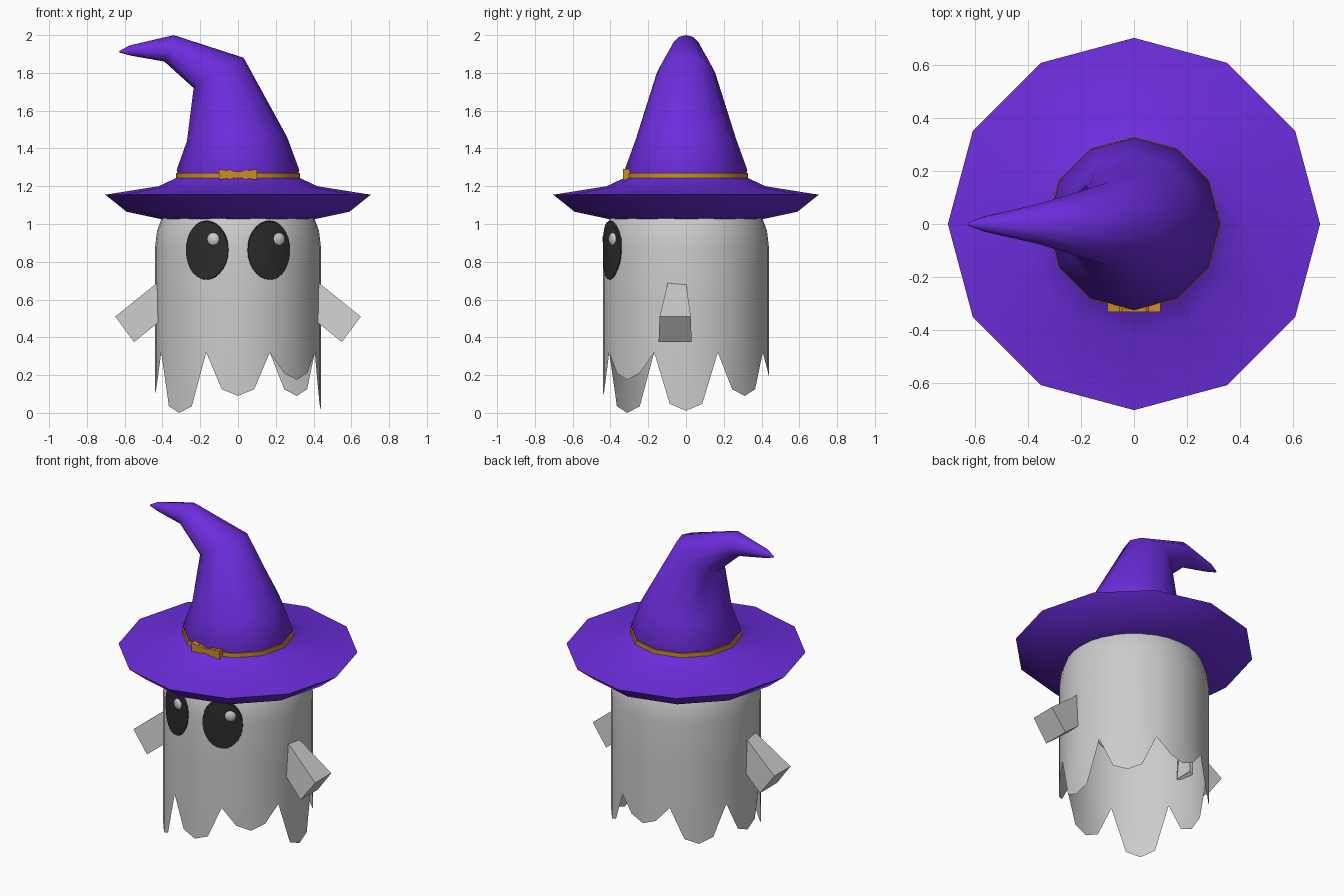
import bpy, math
from math import sin, cos, pi, radians

if "Cube" in bpy.data.objects:
    bpy.data.objects.remove(bpy.data.objects["Cube"])


def material(name, rgb):
    m = bpy.data.materials.new(name)
    m.diffuse_color = (*rgb, 1)
    m.use_nodes = True
    m.node_tree.nodes["Principled BSDF"].inputs["Base Color"].default_value = m.diffuse_color
    return m


PURPLE = material("purple", (0.15, 0.026, 0.72))
GOLD = material("gold", (0.6, 0.27, 0.015))
BLACK = material("black", (0.025, 0.025, 0.025))


def make(name, verts, faces, mat=None, angle=40):
    me = bpy.data.meshes.new(name)
    me.from_pydata(verts, [], faces)
    me.validate()
    ob = bpy.data.objects.new(name, me)
    bpy.context.collection.objects.link(ob)
    if mat:
        me.materials.append(mat)
    bpy.ops.object.select_all(action='DESELECT')
    ob.select_set(True)
    bpy.context.view_layer.objects.active = ob
    bpy.ops.object.shade_smooth_by_angle(angle=radians(angle))
    return ob


def loft(name, rings, mat=None, cap_start=False, cap_end=False, closed=False, angle=40):
    """Skin equal-sized rings of points, counter-clockwise and running upwards."""
    n = len(rings[0])
    verts = [p for r in rings for p in r]
    faces = []
    count = len(rings)
    for i in range(count if closed else count - 1):
        a, b = i * n, ((i + 1) % count) * n
        faces += [(a + j, a + (j + 1) % n, b + (j + 1) % n, b + j) for j in range(n)]
    if cap_start:
        faces.append(tuple(reversed(range(n))))
    if cap_end:
        faces.append(tuple(range(len(verts) - n, len(verts))))
    return make(name, verts, faces, mat, angle)


def around(r, a, z):
    """Point on a cylinder; angle 0 is the front, growing towards +x."""
    return (r * sin(a), -r * cos(a), z)


# Body: open sheet with a ragged hem of eight uneven teeth and a domed top
R, N = 0.44, 32
tips = [0.09, 0.175, 0.012, 0.09, 0.19, 0.09, 0.10, 0.0]
hem = []
for k in range(N):
    tip = tips[((k + 1) // 4) % 8]
    z = (tip, tip + 0.035, 0.32, tip + 0.035)[k % 4]
    hem.append(around(R, 2 * pi * k / N, z))
levels = [(R, 0.36), (R, 0.6), (R, 0.87)]
levels += [(R * cos(t), 0.87 + 0.42 * sin(t)) for t in (pi / 2 * i / 7 for i in range(1, 7))]
levels.append((0.02, 1.29))
rings = [hem] + [[around(r, 2 * pi * k / N, z) for k in range(N)] for r, z in levels]
loft("ghost_body", rings, cap_end=True)

# Arms: stubby square sleeves pointing out and down
for side, label in ((1, "right"), (-1, "left")):
    sections = [  # top x/z, bottom x/z, y range of top, y range of bottom
        (0.42, 0.695, 0.42, 0.48, -0.095, 0.0, -0.11, 0.01),
        (0.65, 0.51, 0.55, 0.375, -0.14, 0.025, -0.145, 0.03)]
    rings = []
    for xt, zt, xb, zb, t0, t1, b0, b1 in sections:
        ring = [(side * xt, t0, zt), (side * xb, b0, zb),
                (side * xb, b1, zb), (side * xt, t1, zt)]
        rings.append(ring if side > 0 else ring[::-1])
    loft("arm_" + label, rings, cap_end=True, angle=80)

# Eyes: oval patches wrapped on the body, each with a small highlight
for side, label in ((1, "right"), (-1, "left")):
    mid, rings = side * radians(22.7), []
    for s in (1.0, 0.97, 0.8, 0.5, 0.05):
        r = 0.432 if s == 1.0 else 0.449 - 0.006 * s
        rings.append([around(r, mid + 0.285 * s * cos(t), 0.86 + 0.158 * s * sin(t))
                      for t in (2 * pi * k / 28 for k in range(28))])
    loft("eye_" + label, rings, BLACK, cap_end=True, angle=60)

for x, label in ((0.215, "right"), (-0.13, "left")):
    a = math.asin(x / R)
    bpy.ops.mesh.primitive_uv_sphere_add(segments=16, ring_count=10, radius=0.034,
                                         location=around(0.444, a, 0.92), rotation=(0, 0, a))
    ob = bpy.context.object
    ob.name = "eye_highlight_" + label
    ob.scale = (1, 0.5, 1)
    bpy.ops.object.shade_smooth_by_angle(angle=radians(60))


# Hat: twelve-sided rings given by their right and left ends (x, z)
def ring12(right, left):
    cx, cz = (right[0] + left[0]) / 2, (right[1] + left[1]) / 2
    dx, dz = (right[0] - left[0]) / 2, (right[1] - left[1]) / 2
    h = math.hypot(dx, dz)
    return [(cx + dx * cos(t), h * sin(t), cz + dz * cos(t))
            for t in (2 * pi * k / 12 for k in range(12))]


brim = [(0.38, 1.02), (0.59, 1.065), (0.703, 1.155), (0.42, 1.2),
        (0.335, 1.24), (0.315, 1.255), (0.325, 1.285)]
cone = [((0.26, 1.46), (-0.27, 1.44)), ((0.03, 1.88), (-0.235, 1.72)),
        ((-0.34, 2.0), (-0.39, 1.86)), ((-0.575, 1.945), (-0.56, 1.89)),
        ((-0.629, 1.915), (-0.627, 1.907))]
rings = [ring12((r, z), (-r, z)) for r, z in brim] + [ring12(a, b) for a, b in cone]
loft("witch_hat", rings, PURPLE, cap_end=True, angle=45)

# Hat band
band = [(0.31, 1.243), (0.329, 1.243), (0.329, 1.271), (0.31, 1.271)]
loft("hat_band", [ring12((r, z), (-r, z)) for r, z in band], GOLD, closed=True)

# Bow: one bar along x, flared at the ends and pinched in the middle
bow = [(-0.1, 0.028), (-0.055, 0.021), (-0.045, 0.027), (-0.015, 0.016),
       (0.015, 0.016), (0.045, 0.027), (0.055, 0.021), (0.1, 0.028)]
rings = [[(x, -0.333, 1.262 - h), (x, -0.295, 1.262 - h),
          (x, -0.295, 1.262 + h), (x, -0.333, 1.262 + h)] for x, h in bow]
loft("hat_bow", rings, GOLD, cap_start=True, cap_end=True, angle=20)
